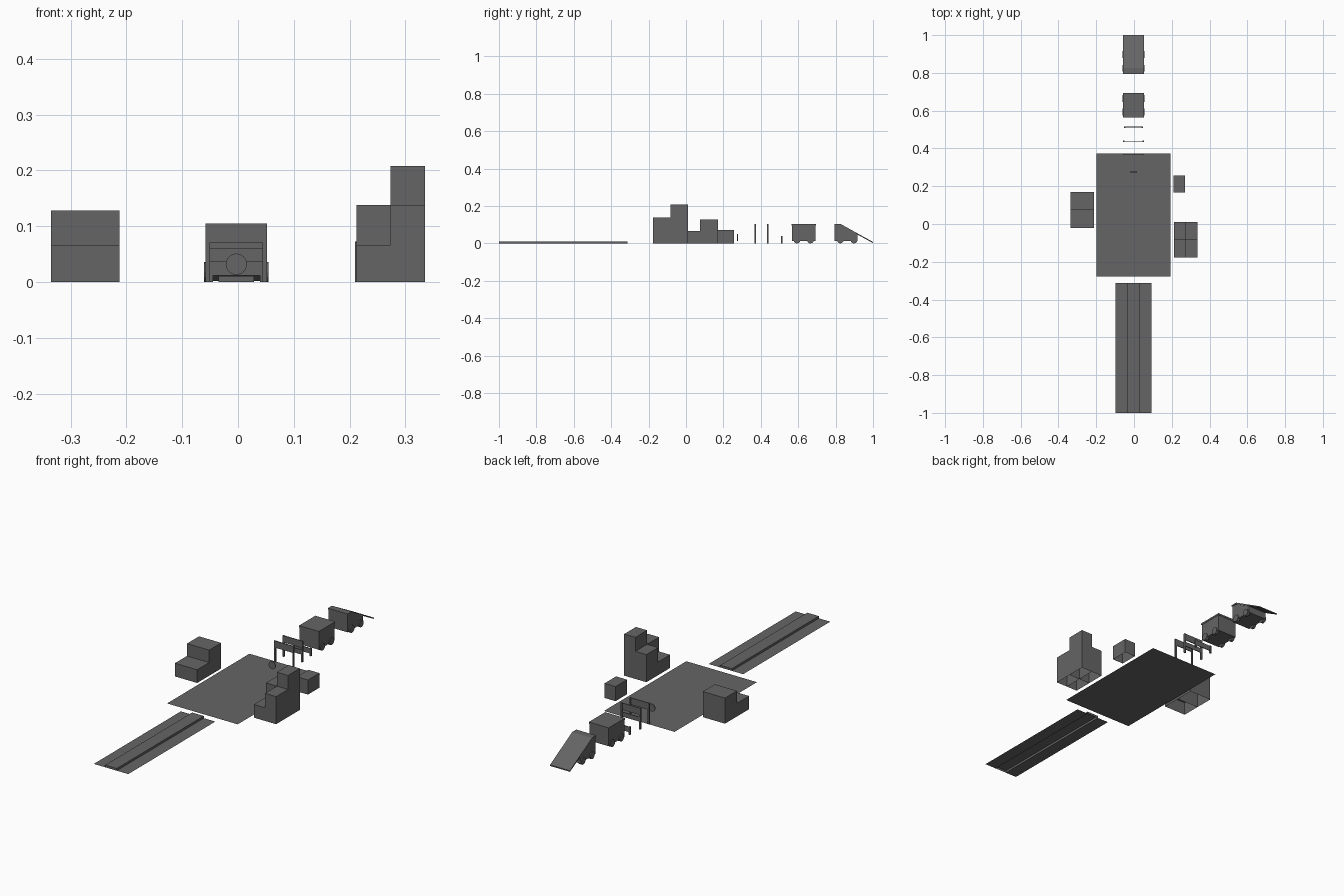
import bpy, bmesh
from mathutils import Matrix, Vector

cube = bpy.data.objects.get("Cube")
if cube:
    bpy.data.objects.remove(cube)

grey = bpy.data.materials.new("grey")
grey.use_nodes = True
colour = (0.13, 0.13, 0.13, 1)
grey.diffuse_color = colour
grey.node_tree.nodes["Principled BSDF"].inputs["Base Color"].default_value = colour
CX = -0.003  # centre line of the vehicles and signs


def finish(name, bm):
    mesh = bpy.data.meshes.new(name)
    bm.to_mesh(mesh)
    bm.free()
    mesh.materials.append(grey)
    ob = bpy.data.objects.new(name, mesh)
    bpy.context.collection.objects.link(ob)


def add_box(bm, x, y, z):
    size = (x[1] - x[0], y[1] - y[0], z[1] - z[0], 1)
    mid = Vector((x[0] + x[1], y[0] + y[1], z[0] + z[1])) / 2
    bmesh.ops.create_cube(bm, size=1, matrix=Matrix.Translation(mid) @ Matrix.Diagonal(size))


def box(name, x, y, z, open_bottom=False):
    bm = bmesh.new()
    add_box(bm, x, y, z)
    if open_bottom:
        low = [f for f in bm.faces if f.calc_center_median().z < 0.001]
        bmesh.ops.delete(bm, geom=low, context='FACES_ONLY')
    finish(name, bm)


def sheet(name, x, y):
    bm = bmesh.new()
    bm.faces.new([bm.verts.new((a, b, 0)) for a, b in
                  ((x[0], y[0]), (x[1], y[0]), (x[1], y[1]), (x[0], y[1]))])
    finish(name, bm)


def side_profile(name, points, half):
    """Extrude a y-z outline across the vehicle's width."""
    bm = bmesh.new()
    face = bm.faces.new([bm.verts.new((CX - half, y, z)) for y, z in points])
    other = bm.faces.new([bm.verts.new((CX + half, y, z)) for y, z in points])
    near, far = list(face.verts), list(other.verts)
    for i in range(len(points)):
        bm.faces.new((near[i - 1], near[i], far[i], far[i - 1]))
    bmesh.ops.recalc_face_normals(bm, faces=bm.faces[:])
    finish(name, bm)


def disc(name, centre, radius, depth, axis, sides):
    bm = bmesh.new()
    turn = Matrix.Rotation(1.5708, 4, 'Y' if axis == 'X' else 'X')
    bmesh.ops.create_cone(bm, cap_ends=True, segments=sides, radius1=radius, radius2=radius,
                          depth=depth, matrix=Matrix.Translation(centre) @ turn)
    finish(name, bm)


# Ground and road with a raised middle strip
sheet("ground_plate", (-0.198, 0.193), (-0.278, 0.373))
road_y = (-1, -0.312)
sheet("road_right_lane", (-0.098, -0.035), road_y)
sheet("road_left_lane", (0.029, 0.093), road_y)
box("road_middle", (-0.035, 0.029), road_y, (0, 0.011), True)

# Stepped blocks, open underneath
box("right_block_low", (-0.335, -0.212), (-0.02, 0.075), (0, 0.066), True)
box("right_block_high", (-0.335, -0.212), (0.075, 0.17), (0, 0.128), True)
for i, (x, y, h) in enumerate((
        ((0.212, 0.273), (-0.177, -0.083), 0.066), ((0.212, 0.273), (-0.083, 0.01), 0.138),
        ((0.273, 0.335), (-0.177, -0.083), 0.138), ((0.273, 0.335), (-0.083, 0.01), 0.208))):
    box(f"left_block_step_{i + 1}", x, y, (0, h), True)
box("small_block", (0.21, 0.271), (0.166, 0.257), (0, 0.073), True)

# Round sign and the three barriers behind it
disc("round_sign", (CX, 0.275, 0.032), 0.019, 0.004, 'Y', 24)


def barrier(name, y, top, half, boards):
    bm = bmesh.new()
    for side in (-1, 1):
        c = CX + side * (half - 0.004)
        add_box(bm, (c - 0.004, c + 0.004), (y - 0.004, y + 0.004), (0, top))
    for z in boards:
        add_box(bm, (CX - half, CX + half), (y - 0.002, y + 0.002), z)
    finish(name, bm)


barrier("front_barrier", 0.37, 0.105, 0.055, [(0.071, 0.105)])
barrier("middle_barrier", 0.438, 0.105, 0.055, [(0.071, 0.105), (0.037, 0.06)])
barrier("low_barrier", 0.513, 0.04, 0.05, [(0.012, 0.038)])


# Carts
def wheels(name, ys):
    for y in ys:
        for side, label in ((-1, "right"), (1, "left")):
            disc(f"{name}_{label}_wheel", (CX + side * 0.05, y, 0.018), 0.018, 0.015, 'X', 12)


box("box_cart_body", (CX - 0.053, CX + 0.053), (0.567, 0.692), (0.012, 0.098))
box("box_cart_lid", (CX - 0.055, CX + 0.055), (0.565, 0.694), (0.096, 0.105))
wheels("box_cart", (0.593, 0.665))
side_profile("ramp_cart_body", [(0.795, 0.012), (0.918, 0.012), (0.918, 0.046),
                                (0.824, 0.098), (0.795, 0.098)], 0.052)
side_profile("ramp_cart_ramp", [(0.793, 0.098), (0.823, 0.098), (1.0, 0.002),
                                (1.0, 0.008), (0.825, 0.105), (0.793, 0.105)], 0.055)
wheels("ramp_cart", (0.825, 0.898))
